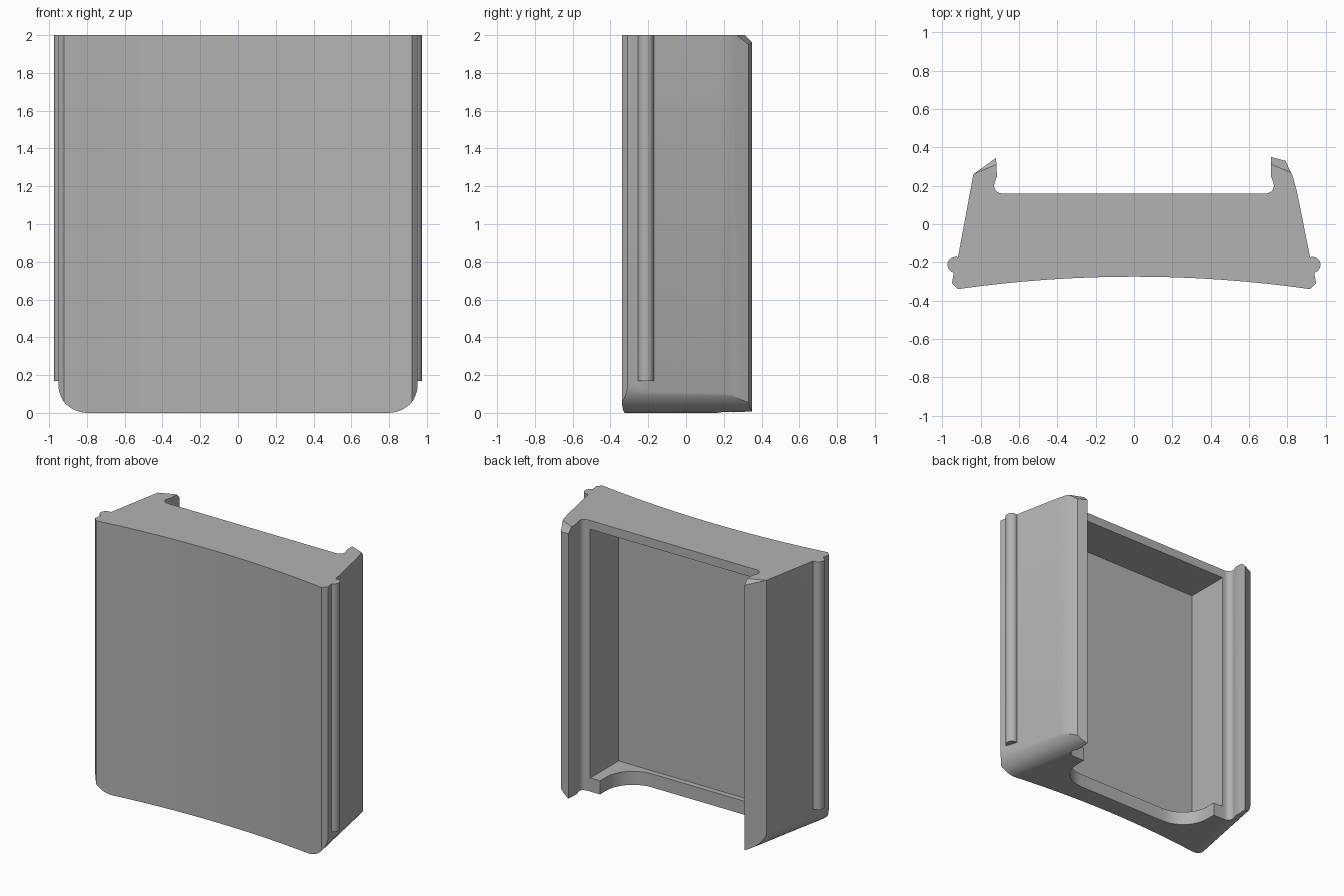
import bpy, bmesh, math
from mathutils import Vector

cube = bpy.data.objects.get("Cube")
if cube:
    bpy.data.objects.remove(cube)

grey = bpy.data.materials.new("plain grey")
grey.use_nodes = True
grey.diffuse_color = (0.45, 0.45, 0.45, 1)
grey.node_tree.nodes["Principled BSDF"].inputs["Base Color"].default_value = (0.45, 0.45, 0.45, 1)


def loft(name, rings):
    """Closed solid through equal-length rings of (x, y, z) points."""
    bm = bmesh.new()
    loops = [[bm.verts.new(p) for p in ring] for ring in rings]
    n = len(loops[0])
    bm.faces.new(loops[0])
    bm.faces.new(loops[-1])
    for a, b in zip(loops, loops[1:]):
        for i in range(n):
            j = (i + 1) % n
            bm.faces.new((a[i], a[j], b[j], b[i]))
    bmesh.ops.recalc_face_normals(bm, faces=bm.faces)
    mesh = bpy.data.meshes.new(name)
    bm.to_mesh(mesh)
    bm.free()
    obj = bpy.data.objects.new(name, mesh)
    bpy.context.collection.objects.link(obj)
    mesh.materials.append(grey)
    return obj


def prism(name, outline, low, high):
    return loft(name, [[(x, y, z) for x, y in outline] for z in (low, high)])


def activate(obj):
    bpy.ops.object.select_all(action='DESELECT')
    obj.select_set(True)
    bpy.context.view_layer.objects.active = obj


def combine(obj, cutter, operation):
    mod = obj.modifiers.new("cut", 'BOOLEAN')
    mod.operation, mod.solver, mod.object = operation, 'EXACT', cutter
    activate(obj)
    bpy.ops.object.modifier_apply(modifier=mod.name)
    bpy.data.objects.remove(cutter)


def arc(cx, cy, r, start, end, steps=10):
    angles = [math.radians(start + (end - start) * i / steps) for i in range(steps + 1)]
    return [(cx + r * math.cos(a), cy + r * math.sin(a)) for a in angles]


# Body cross-section: bowed front, slanted sides, hooked lips and rear channel
front = [(-0.92 + 1.84 * i / 16, -0.275 - 0.065 * (i / 8 - 1) ** 2) for i in range(17)]
edge = [(0.95, -0.31), (0.94, -0.25), (0.918, -0.17)]
round_lip = [(0.85, 0.17), (0.828, 0.25), (0.79, 0.33), (0.715, 0.35)]
flat_lip = [(-0.72, 0.345), (-0.838, 0.26)]
groove = [(0.715, 0.25)] + arc(0.69, 0.2, 0.04, 20, -90, 8)


def mirrored(points):
    return [(-x, y) for x, y in reversed(points)]


section = front + edge + round_lip + groove + mirrored(groove) + flat_lip + mirrored(edge)
body = prism("body", section, 0, 2)

# Sloped ends of the lips
bm = bmesh.new()
bm.from_mesh(body.data)
for side in (-1, 1):
    normal = Vector((0.42 * side, 1, 1))
    bmesh.ops.bisect_plane(bm, geom=bm.verts[:] + bm.edges[:] + bm.faces[:],
                           plane_co=(0.72 * side, 0.31, 2), plane_no=normal, clear_outer=True)
    bmesh.ops.holes_fill(bm, edges=[e for e in bm.edges if e.is_boundary])
bmesh.ops.recalc_face_normals(bm, faces=bm.faces)
bm.to_mesh(body.data)
bm.free()

# Rounded lower corners that follow the slanted sides
radius = 0.16
rings = []
for i in range(13):
    t = math.pi / 2 * i / 12
    inset, z = radius * (1 - math.sin(t)), radius * (1 - math.cos(t))
    a, b = 0.97 - inset, 0.815 - inset
    rings.append([(-a, -0.4, z), (a, -0.4, z), (b, 0.4, z), (-b, 0.4, z)])
rings.append([(x, y, 2.1) for x, y, z in rings[-1]])
combine(body, loft("corner_envelope", rings), 'INTERSECT')

# Rear pocket and rounded notch through its lower wall
pocket = [(-0.67, -0.17), (0.67, -0.17), (0.67, 0.3), (-0.67, 0.3)]
combine(body, prism("pocket_cutter", pocket, 0.1, 1.935), 'DIFFERENCE')
notch = arc(0.37, 0.09, 0.22, -90, 0) + [(0.59, 0.4)]
combine(body, prism("notch_cutter", notch + mirrored(notch), -0.1, 0.2), 'DIFFERENCE')

# Guide beads along both sides
parts = [body]
for name, side in (("left_bead", 1), ("right_bead", -1)):
    parts.append(prism(name, arc(0.93 * side, -0.213, 0.043, 0, 345, 23), 0.17, 2))

for part in parts:
    activate(part)
    bpy.ops.object.shade_smooth_by_angle(angle=math.radians(25))
